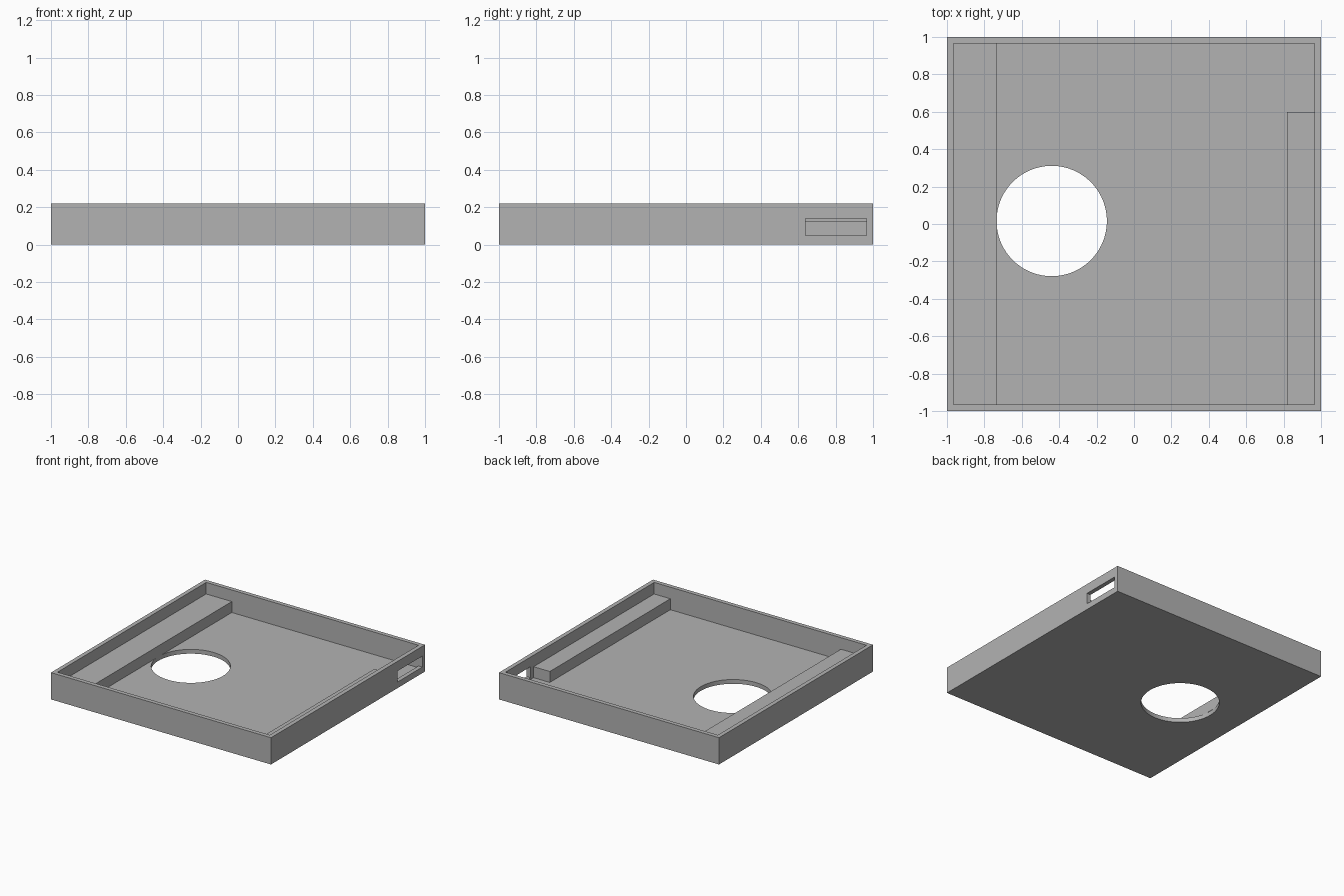
import bpy

cube = bpy.data.objects.get("Cube")
if cube:
    bpy.data.objects.remove(cube, do_unlink=True)

WALL = 0.035      # wall and floor thickness
INNER = 1 - WALL  # half width of the cavity
HEIGHT = 0.22
RAIL_TOP = 0.125

grey = bpy.data.materials.new("plain grey")
grey.use_nodes = True
color = (0.45, 0.45, 0.45, 1)
grey.diffuse_color = color
grey.node_tree.nodes["Principled BSDF"].inputs["Base Color"].default_value = color


def box(name, low, high):
    """Axis-aligned box between two corners."""
    centre = [(a + b) / 2 for a, b in zip(low, high)]
    bpy.ops.mesh.primitive_cube_add(size=1, location=centre)
    ob = bpy.context.object
    ob.name = name
    ob.scale = [b - a for a, b in zip(low, high)]
    bpy.ops.object.transform_apply(location=True, rotation=False, scale=True)
    ob.data.materials.append(grey)
    return ob


def cut(target, cutter):
    """Subtract a cutter and discard it."""
    mod = target.modifiers.new(cutter.name, 'BOOLEAN')
    mod.operation = 'DIFFERENCE'
    mod.solver = 'EXACT'
    mod.object = cutter
    bpy.context.view_layer.objects.active = target
    bpy.ops.object.modifier_apply(modifier=mod.name)
    bpy.data.objects.remove(cutter, do_unlink=True)


# Open tray
tray = box("tray", (-1, -1, 0), (1, 1, HEIGHT))
cut(tray, box("cavity_cutter", (-INNER, -INNER, WALL), (INNER, INNER, 0.4)))

# Round opening through the floor
bpy.ops.mesh.primitive_cylinder_add(vertices=96, radius=0.295, depth=0.2,
                                    location=(-0.44, 0.016, 0))
hole = bpy.context.object
hole.name = "hole_cutter"
hole.data.materials.append(grey)
cut(tray, hole)

# Slot through the side wall, flush with the back inner corner
cut(tray, box("slot_cutter", (0.9, 0.64, 0.05), (1.1, INNER, 0.14)))

# Raised ledges along both side walls
box("right_ledge", (-INNER, -INNER, WALL), (-0.732, INNER, RAIL_TOP))
box("left_ledge", (0.818, -INNER, WALL), (INNER, 0.6, RAIL_TOP))

# Smooth the round rim while keeping hard corners
bpy.ops.object.select_all(action='DESELECT')
tray.select_set(True)
bpy.context.view_layer.objects.active = tray
bpy.ops.object.shade_smooth_by_angle()
